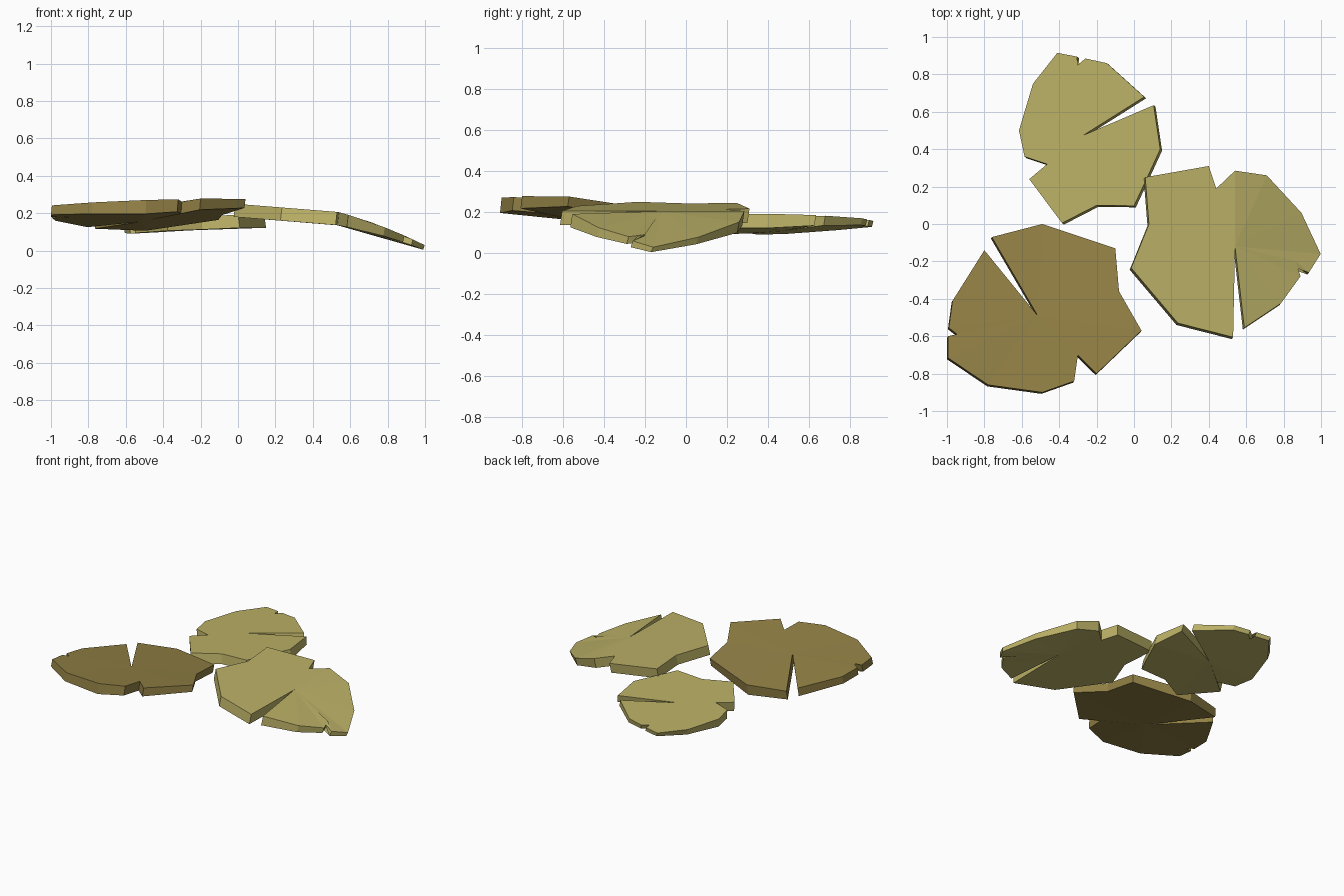
import bpy, bmesh

if "Cube" in bpy.data.objects:
    bpy.data.objects.remove(bpy.data.objects["Cube"])


def material(name, rgb):
    m = bpy.data.materials.new(name)
    m.diffuse_color = (*rgb, 1)
    m.use_nodes = True
    m.node_tree.nodes["Principled BSDF"].inputs["Base Color"].default_value = m.diffuse_color
    return m


olive = material("olive yellow", (0.50, 0.44, 0.135))
brown = material("olive brown", (0.29, 0.22, 0.06))


def lily_pad(name, outline, top, thick, shift, mat):
    """Notched slab: the first outline point is the hub all facets fan from."""
    bm = bmesh.new()
    up = [bm.verts.new((x, y, top(x, y))) for x, y in outline]
    low = [bm.verts.new((x + shift[0], y + shift[1],
                         max(0, top(x, y) - thick(x, y)))) for x, y in outline]
    n = len(outline)
    for i in range(1, n - 1):
        bm.faces.new((up[0], up[i], up[i + 1]))
        bm.faces.new((low[0], low[i + 1], low[i]))
    for i in range(n):
        j = (i + 1) % n
        bm.faces.new((up[i], low[i], low[j], up[j]))
    bmesh.ops.recalc_face_normals(bm, faces=bm.faces)
    me = bpy.data.meshes.new(name)
    bm.to_mesh(me)
    bm.free()
    me.materials.append(mat)
    bpy.context.collection.objects.link(bpy.data.objects.new(name, me))


# front left pad, tilted up toward the front (outline runs clockwise)
lily_pad("front_left_pad", [
    (-.515, -.49), (-.76, -.07), (-.49, .0), (-.10, -.13), (-.08, -.36), (.04, -.57),
    (-.20, -.80), (-.30, -.70), (-.32, -.84), (-.49, -.90), (-.78, -.86),
    (-.995, -.715), (-.995, -.60), (-.90, -.625), (-.99, -.555), (-.97, -.41), (-.80, -.14)],
    lambda x, y: .23 + .045 * (x + .5) - .1 * (y + .5) + .05 * (x + .5) ** 2,
    lambda x, y: .075 - .05 * abs(x + .5), (-.005, -.008), brown)

# right pad, creased through the hub and drooping to the right
lily_pad("right_pad", [
    (.54, -.12), (.53, -.605), (.235, -.53), (-.015, -.235), (.08, .0), (.06, .25),
    (.40, .31), (.44, .19), (.54, .285), (.71, .26), (.895, .06), (.998, -.16),
    (.935, -.26), (.865, -.20), (.89, -.28), (.785, -.425), (.59, -.555)],
    lambda x, y: (.245 - .08 * (x - .05) if x < .54
                  else .205 - .27 * (x - .54) - .25 * (x - .54) ** 2),
    lambda x, y: .07 - .1 * max(0, x - .54), (-.008, -.01), olive)

# back pad, thinning toward the back
lily_pad("back_pad", [
    (-.27, .475), (.105, .635), (.14, .40), (.055, .215), (.0, .097), (-.20, .10),
    (-.385, .005), (-.56, .24), (-.465, .32), (-.585, .36), (-.615, .50), (-.54, .75),
    (-.41, .915), (-.305, .895), (-.335, .82), (-.26, .885), (-.145, .86), (.055, .68)],
    lambda x, y: .19 + .045 * (x - .1) - .02 * (y - .4),
    lambda x, y: .07 - .08 * max(0, y - .4), (.01, -.008), olive)
